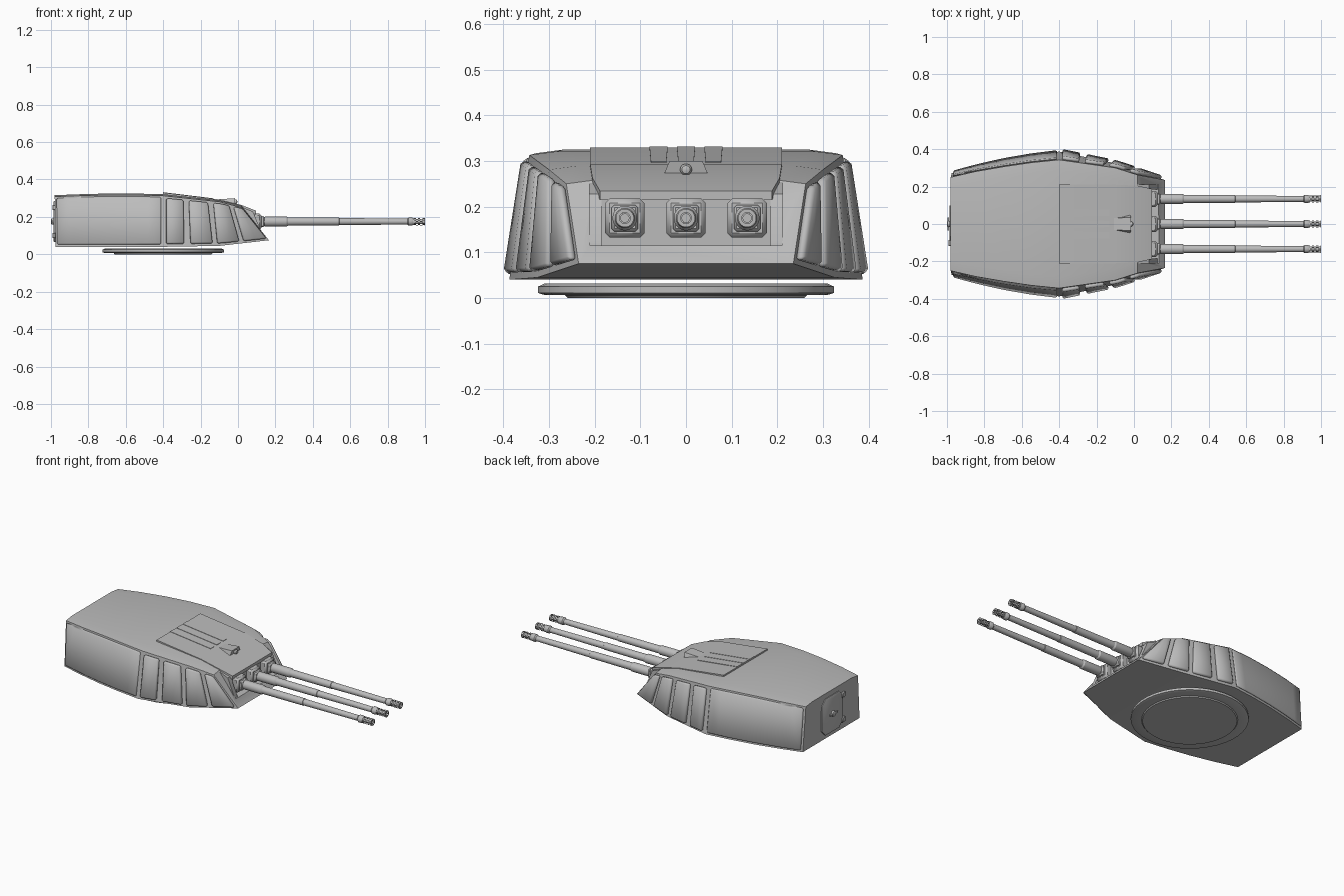
import bpy, bmesh, math
from mathutils import Vector

if "Cube" in bpy.data.objects:
    bpy.data.objects.remove(bpy.data.objects["Cube"])

grey = bpy.data.materials.new("armour grey")
grey.diffuse_color = (0.5, 0.5, 0.5, 1)
grey.use_nodes = True
grey.node_tree.nodes["Principled BSDF"].inputs["Base Color"].default_value = grey.diffuse_color


def finish(bm, name, smooth=30, bevel=0, recalc=True):
    if recalc:
        bmesh.ops.recalc_face_normals(bm, faces=bm.faces)
    me = bpy.data.meshes.new(name)
    bm.to_mesh(me)
    bm.free()
    me.materials.append(grey)
    for p in me.polygons:
        p.use_smooth = True
    me.set_sharp_from_angle(angle=math.radians(smooth))
    ob = bpy.data.objects.new(name, me)
    bpy.context.collection.objects.link(ob)
    if bevel:
        add_bevel(ob, bevel)
    return ob


def add_bevel(ob, width):
    m = ob.modifiers.new("bevel", 'BEVEL')
    m.width, m.segments, m.limit_method = width, 1, 'ANGLE'
    m.angle_limit = math.radians(40)


def loft(name, loops, **kw):
    """Closed solid through loops that have equal point counts."""
    bm = bmesh.new()
    rings = [[bm.verts.new(p) for p in loop] for loop in loops]
    n = len(rings[0])
    for a, b in zip(rings, rings[1:]):
        for i in range(n):
            bm.faces.new((a[i], a[(i + 1) % n], b[(i + 1) % n], b[i]))
    bm.faces.new(rings[0])
    bm.faces.new(rings[-1])
    return finish(bm, name, **kw)


def box(name, x, y, z, **kw):
    return loft(name, [[(px, y[0], z[0]), (px, y[1], z[0]), (px, y[1], z[1]), (px, y[0], z[1])]
                       for px in x], **kw)


def lathe(name, profile, centre, axis='X', sides=24, holes=None):
    """Spin (distance, radius) pairs about an axis; holes(i, j) drops faces."""
    bm = bmesh.new()
    c = Vector(centre)
    rings = []
    for d, r in profile:
        ring = []
        for k in range(sides):
            a = 2 * math.pi * (k + 0.5) / sides
            u, v = r * math.cos(a), r * math.sin(a)
            ring.append(bm.verts.new(c + Vector((d, u, v) if axis == 'X' else (u, v, d))))
        rings.append(ring)
    for j, (a, b) in enumerate(zip(rings, rings[1:])):
        for i in range(sides):
            if holes and holes(i, j):
                continue
            bm.faces.new((a[i], a[(i + 1) % sides], b[(i + 1) % sides], b[i]))
    if not holes:
        bm.faces.new(rings[0])
        bm.faces.new(rings[-1])
    return finish(bm, name)


# Hull edges: lower and upper side lines running back to front
LOW = [(-.975, .272, .04), (-.85, .307, .04), (-.7, .342, .04), (-.55, .368, .04),
       (-.4, .387, .04), (-.1, .325, .045), (.165, .235, .075)]
TOP = [(-.98, .25, .308), (-.85, .28, .313), (-.7, .306, .317), (-.55, .328, .317),
       (-.4, .343, .313), (-.1, .3, .281), (.02, .262, .25)]


def along(line, x):
    for a, b in zip(line, line[1:]):
        if x <= b[0] or b is line[-1]:
            f = (x - a[0]) / (b[0] - a[0])
            return Vector(a).lerp(Vector(b), f)


def mirrored(right):
    return right + [(x, -y, z) for x, y, z in reversed(right)]


hull = loft("turret_hull", [mirrored([l, t, (t[0], t[1] - .06, t[2] + .008)])
                            for l, t in zip(LOW, TOP)], smooth=20)

# Opening for the guns
cutter = box("gun_opening_cutter", (.085, .4), (-.21, .21), (.115, .4))
cutter.hide_render = True
cutter.display_type = 'WIRE'
cut = hull.modifiers.new("gun opening", 'BOOLEAN')
cut.operation, cut.object, cut.solver = 'DIFFERENCE', cutter, 'EXACT'


# Side armour plates laid over the hull side, mirrored to the other side
def plate(name, low, top, t0, t1, thick, cols):
    bm = bmesh.new()
    grid = []
    for i in range(cols + 1):
        f = i / cols
        a = along(LOW, low[0] + (low[1] - low[0]) * f)
        b = along(TOP, top[0] + (top[1] - top[0]) * f)
        grid.append([bm.verts.new(a.lerp(b, t) + Vector((0, -.002, 0))) for t in (t0, t1)])
    for a, b in zip(grid, grid[1:]):
        bm.faces.new((a[0], a[1], b[1], b[0]))
    ob = finish(bm, name, recalc=False)
    ob.data.update()
    if ob.data.polygons[0].normal.y < 0:
        ob.data.flip_normals()
    s = ob.modifiers.new("thickness", 'SOLIDIFY')
    s.thickness, s.offset = thick, 1
    add_bevel(ob, .007)
    m = ob.modifiers.new("other side", 'MIRROR')
    m.use_axis = (False, True, False)


plate("rear_side_armour", (-.965, -.41), (-.968, -.41), .04, .97, .014, 8)
PLATES = [((-.385, -.29), (-.385, -.295)), ((-.255, -.137), (-.265, -.165)),
          ((-.112, .005), (-.135, -.055)), ((.03, .155), (-.03, .012))]
for i, (low, top) in enumerate(PLATES):
    plate("front_side_armour_%d" % (i + 1), low, top, .05, .95, .022, 2)

# Raised gun house over the roof, reaching forward above the guns
roof_line = [(-.4, .21, .33), (-.1, .21, .293), (.02, .205, .263), (.095, .188, .234)]
loft("gun_house_roof", [[(x, -y, z - .02), (x, y, z - .02), (x, y, z), (x, -y, z)]
                        for x, y, z in roof_line])
box("gun_house_front", (.0, .088), (-.185, .185), (.11, .23))
for y in (-.06, 0, .06):
    loft("roof_strip", [[(x, y - w, z - .01), (x, y + w, z - .01), (x, y + w, z), (x, y - w, z)]
                        for x, z, w in ((-.4, .332, .02), (-.13, .299, .017))])
for s in (-1, 1):
    loft("opening_cheek", [[(x, s * .185, .11), (x, s * .212, .11), (x, s * .212, z), (x, s * .185, z)]
                           for x, z in ((0, .262), (.08, .228), (.125, .122))])

# Sight on the roof
loft("roof_sight", [[(-.12, -.035, .27), (-.12, .035, .27), (-.12, .03, .293), (-.12, -.03, .293)],
                    [(-.025, -.055, .255), (-.025, .055, .255), (-.015, .036, .3), (-.015, -.036, .3)]])
lathe("sight_lens", [(-.03, .013), (-.012, .013), (-.006, .009), (-.004, .003)], (0, 0, .281), sides=16)

# Three guns
ZG = .175
for y in (-.134, 0, .134):
    box("gun_mount", (.07, .125), (y - .043, y + .043), (ZG - .043, ZG + .043), bevel=.01)
    box("gun_mount_collar", (.12, .142), (y - .029, y + .029), (ZG - .029, ZG + .029), bevel=.006)
    lathe("barrel", [(.1, .024), (.135, .024), (.15, .027), (.26, .027), (.268, .022), (.54, .021),
                     (.542, .019), (.905, .016), (.912, .022), (.93, .022), (.938, .018),
                     (.94, .012), (.996, .012), (.996, .009), (.94, .009)], (0, y, ZG))
    # Perforated muzzle sleeve
    rings = [(.936, .019)] + [(.942 + .0108 * k, .02) for k in range(6)] + [(1, .02), (1, .012)]
    lathe("muzzle_sleeve", rings, (0, y, ZG), sides=20,
          holes=lambda i, j: 1 <= j <= 5 and (i + j) % 2 == 0)

# Turning ring under the hull
lathe("turning_ring", [(0, .26), (.006, .265), (.007, .312), (.011, .325), (.025, .325), (.032, .31)],
      (-.4, 0, 0), axis='Z', sides=40)
box("ring_floor_plate", (-.57, -.23), (-.17, .17), (-.0, .004))


# Rear door with hinges and handle
def door_loop(x, h, v, c):
    return [(x, sy * py, .175 + sz * pz) for sy, sz, order in
            ((1, 1, 1), (-1, 1, -1), (-1, -1, 1), (1, -1, -1))
            for py, pz in [(h, v - c), (h - c, v)][::order]]


loft("rear_door", [door_loop(-.97, .1, .11, .035), door_loop(-.984, .1, .11, .035),
                   door_loop(-.987, .094, .104, .033)])
for z in (.1, .25):
    box("door_hinge", (-.992, -.975), (-.118, -.085), (z - .014, z + .014), bevel=.003)
lathe("door_handle_hub", [(-1, .01), (-.997, .016), (-.98, .018)], (0, 0, .175), sides=16)
box("door_handle", (-.996, -.988), (-.035, .035), (.17, .18))
